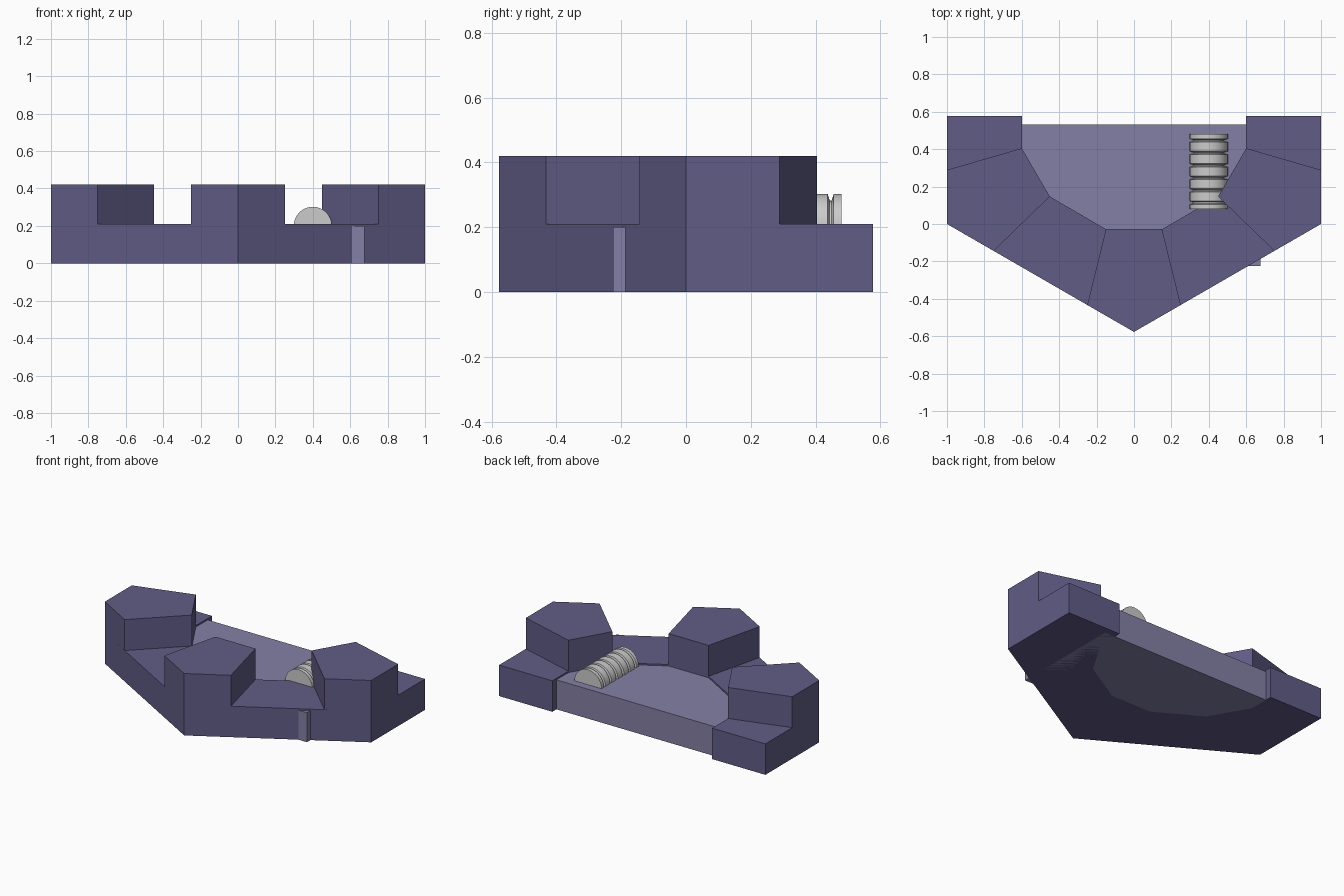
import bpy, bmesh
from math import sin, cos, pi

if "Cube" in bpy.data.objects:
    bpy.data.objects.remove(bpy.data.objects["Cube"])

def material(name, rgb):
    m = bpy.data.materials.new(name)
    m.diffuse_color = (*rgb, 1)
    m.use_nodes = True
    m.node_tree.nodes["Principled BSDF"].inputs["Base Color"].default_value = m.diffuse_color
    return m

def make_object(name, bm, mat=None):
    bmesh.ops.recalc_face_normals(bm, faces=bm.faces[:])
    mesh = bpy.data.meshes.new(name)
    bm.to_mesh(mesh)
    bm.free()
    ob = bpy.data.objects.new(name, mesh)
    bpy.context.collection.objects.link(ob)
    if mat:
        mesh.materials.append(mat)
    return ob

def prism(name, outline, z0, z1, mat):
    bm = bmesh.new()
    low = [bm.verts.new((x, y, z0)) for x, y in outline]
    high = [bm.verts.new((x, y, z1)) for x, y in outline]
    bm.faces.new(low[::-1])
    bm.faces.new(high)
    for i in range(len(low)):
        j = (i + 1) % len(low)
        bm.faces.new((low[i], low[j], high[j], high[i]))
    return make_object(name, bm, mat)

def mirrored(points):
    return [(-x, y) for x, y in reversed(points)]

dark = material("dark_violet", (0.117, 0.107, 0.238))
light = material("light_violet", (0.23, 0.216, 0.38))

# Half-hexagon wall, right half mirrored to the left
outer = [(1, 0), (1, 0.577)]
inner = [(0.6, 0.577), (0.6, 0.405), (0.45, 0.147), (0.15, -0.028)]
right = outer + inner
prism("wall", [(0, -0.577)] + right + mirrored(right), 0, 0.21, dark)

# Raised corner blocks
corner = [(0.75, -0.144), (1, 0), (1, 0.289), (0.6, 0.405), (0.45, 0.147)]
prism("right_corner_block", corner, 0.21, 0.42, dark)
prism("left_corner_block", mirrored(corner), 0.21, 0.42, dark)
front = [(0.25, -0.433), (0.15, -0.028)]
prism("front_corner_block", [(0, -0.577)] + front + mirrored(front), 0.21, 0.42, dark)

# Floor slab, one corner pokes through the wall
prism("floor_slab", [(-0.6, -0.225), (0.675, -0.225), (0.675, 0.533), (-0.6, 0.533)],
      0, 0.2, light)

# Grooved log lying half sunk in the floor
R, DEPTH, HALF, SIDES = 0.102, 0.02, 0.009, 32
START, END, GROOVES = 0.08, 0.48, 6
pitch = (END - START) / GROOVES
profile = [(START, R)]
for i in range(GROOVES):
    c = START + (i + 0.5) * pitch
    profile += [(c - HALF, R), (c - HALF / 3, R - DEPTH),
                (c + HALF / 3, R - DEPTH), (c + HALF, R)]
profile.append((END, R))
bm = bmesh.new()
rings = [[bm.verts.new((0.4 + r * cos(2 * pi * k / SIDES), y, 0.2 + r * sin(2 * pi * k / SIDES)))
          for k in range(SIDES)] for y, r in profile]
for a, b in zip(rings, rings[1:]):
    for k in range(SIDES):
        j = (k + 1) % SIDES
        bm.faces.new((a[k], a[j], b[j], b[k]))
bm.faces.new(rings[0])
bm.faces.new(rings[-1])
log = make_object("grooved_log", bm)
bpy.context.view_layer.objects.active = log
log.select_set(True)
bpy.ops.object.shade_smooth_by_angle()
